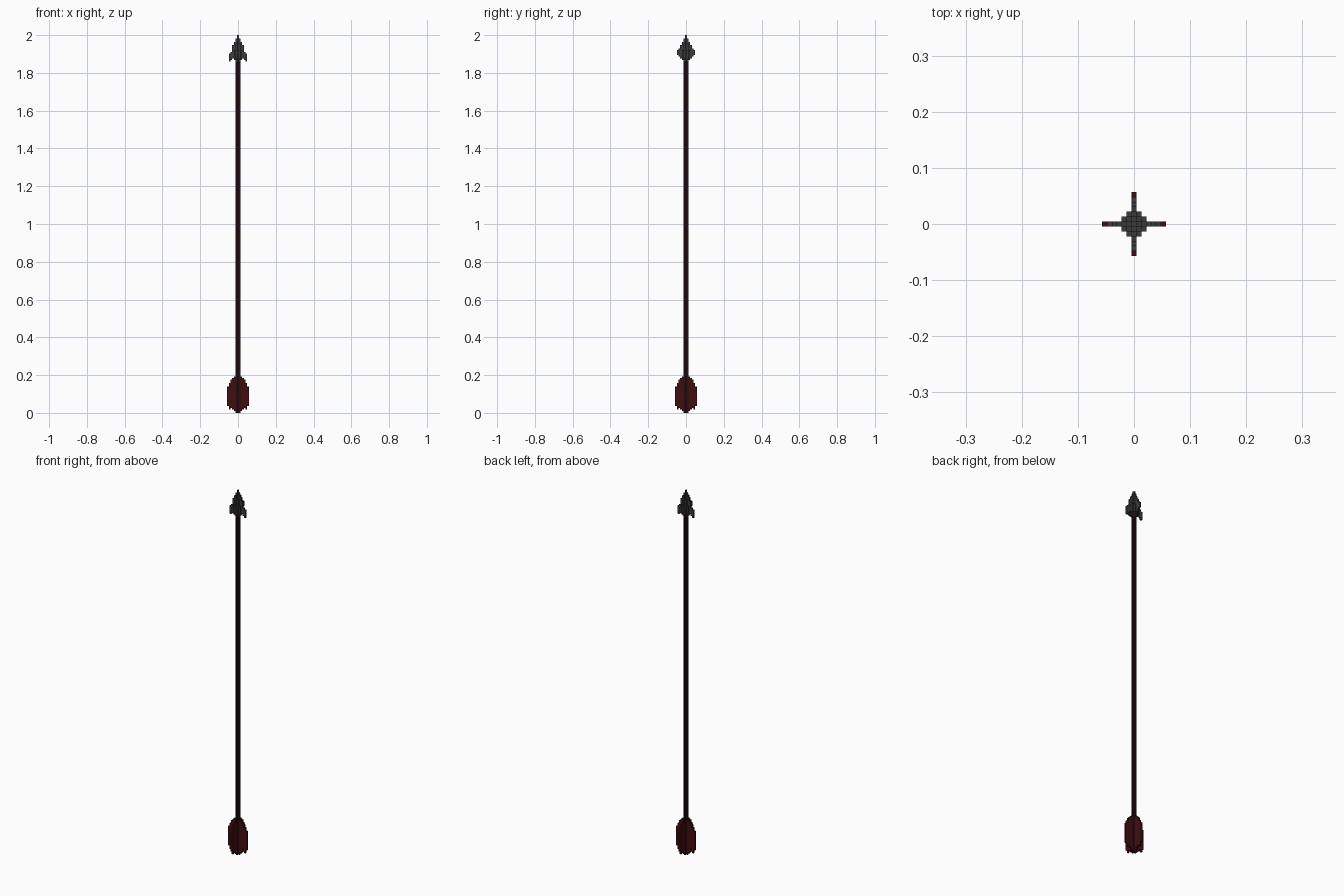
import bpy, bmesh
from mathutils import Matrix, Vector

if "Cube" in bpy.data.objects:
    bpy.data.objects.remove(bpy.data.objects["Cube"])

V = 2.0 / 227  # voxel size; the arrow is 227 voxels tall


def material(name, rgb):
    m = bpy.data.materials.new(name)
    m.diffuse_color = (*rgb, 1)
    m.use_nodes = True
    m.node_tree.nodes["Principled BSDF"].inputs["Base Color"].default_value = m.diffuse_color
    return m


WOOD = material("dark wood", (0.018, 0.005, 0.007))
RED = material("dark red feather", (0.054, 0.004, 0.005))
IRON = material("dark iron", (0.045, 0.043, 0.044))


def column(bm, x, y, lo, hi):
    """One-voxel-wide column at grid cell x, y, from level lo to level hi."""
    mat = Matrix.Translation(Vector((x, y, (lo + hi) / 2)) * V) @ \
        Matrix.Diagonal((V, V, (hi - lo) * V, 1))
    bmesh.ops.create_cube(bm, size=1, matrix=mat)


def blades(bm, axis, profile):
    """Mirrored pair of thin blades; profile maps distance to (lo, hi)."""
    for d, (lo, hi) in profile.items():
        for s in (-d, d):
            column(bm, *((s, 0) if axis == "x" else (0, s)), lo, hi)


def finish(bm, name, mat):
    me = bpy.data.meshes.new(name)
    bm.to_mesh(me)
    bm.free()
    me.materials.append(mat)
    bpy.context.collection.objects.link(bpy.data.objects.new(name, me))


# Shaft: plus-shaped cross-section
bm = bmesh.new()
column(bm, 0, 0, 0, 212)
for ax in "xy":
    blades(bm, ax, {1: (0, 211)})
finish(bm, "shaft", WOOD)

# Fletching: four notched feathers
bm = bmesh.new()
for ax in "xy":
    blades(bm, ax, {2: (1, 22), 3: (2, 21), 4: (3, 20), 5: (2, 18), 6: (4, 16)})
finish(bm, "fletching", RED)

# Arrowhead: barbed blades in x, diamond blades in y, rounded core
bm = bmesh.new()
column(bm, 0, 0, 211, 227)
blades(bm, "x", {1: (211, 225), 2: (212, 223), 3: (213, 221), 4: (212, 217), 5: (211, 216)})
blades(bm, "y", {1: (211, 225), 2: (212, 223), 3: (213, 221), 4: (214, 219), 5: (215, 218)})
for sx in (-1, 1):
    for sy in (-1, 1):
        column(bm, sx, sy, 212, 222)
        column(bm, 2 * sx, sy, 213, 218)
        column(bm, sx, 2 * sy, 213, 218)
finish(bm, "arrowhead", IRON)
